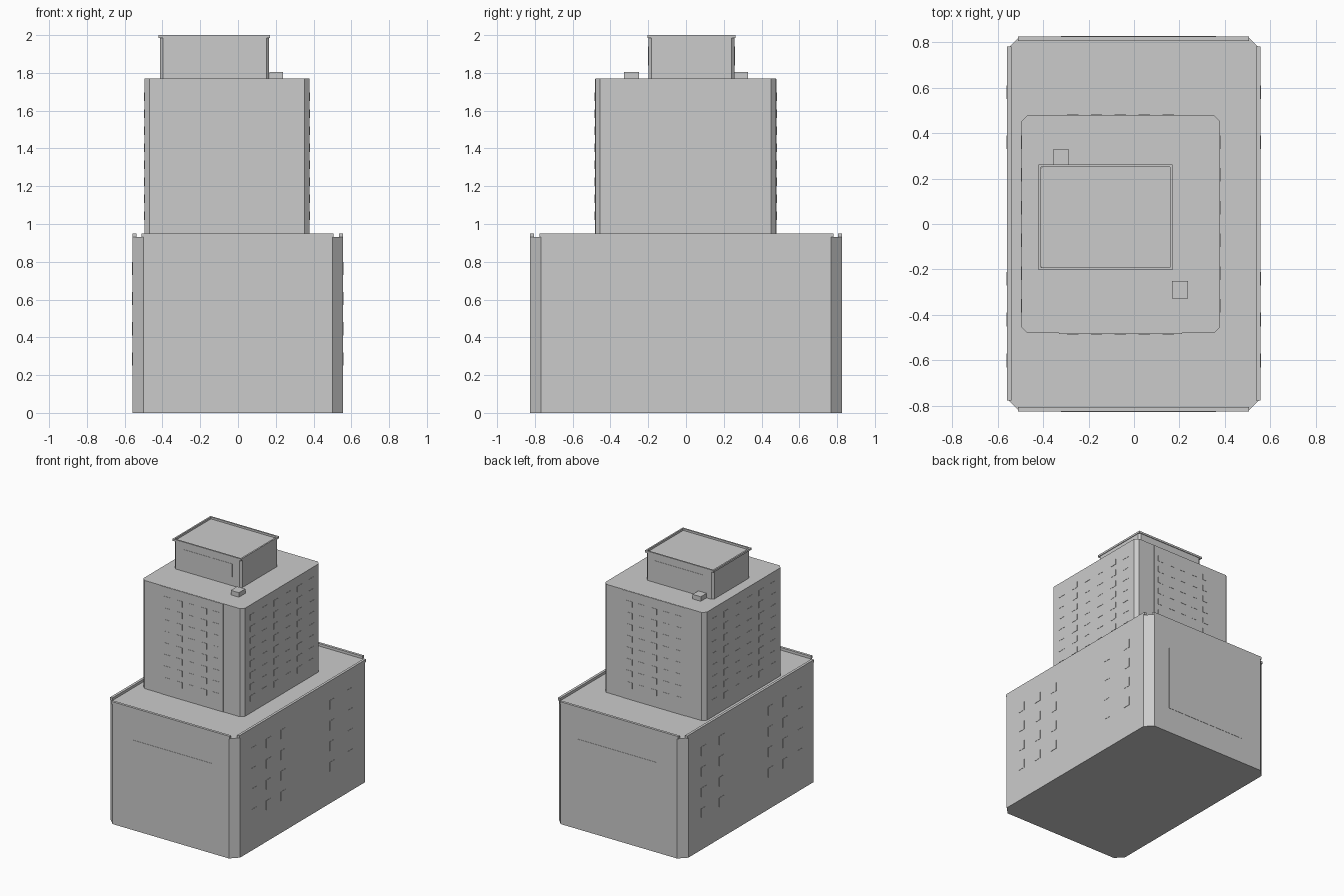
import bpy

cube = bpy.data.objects.get("Cube")
if cube:
    bpy.data.objects.remove(cube, do_unlink=True)

concrete = bpy.data.materials.new("concrete grey")
concrete.use_nodes = True
GREY = (0.6, 0.6, 0.6, 1)
concrete.diffuse_color = GREY
concrete.node_tree.nodes["Principled BSDF"].inputs["Base Color"].default_value = GREY


def make(name, verts, faces):
    mesh = bpy.data.meshes.new(name)
    mesh.from_pydata(verts, [], faces)
    mesh.materials.append(concrete)
    obj = bpy.data.objects.new(name, mesh)
    bpy.context.collection.objects.link(obj)
    return obj


def outline(x0, x1, y0, y1, c):
    """Rectangle with corners cut by c, counter-clockwise."""
    return [(x0 + c, y0), (x1 - c, y0), (x1, y0 + c), (x1, y1 - c),
            (x1 - c, y1), (x0 + c, y1), (x0, y1 - c), (x0, y0 + c)]


def block(name, x0, x1, y0, y1, z0, z1, c):
    ring = outline(x0, x1, y0, y1, c)
    n = len(ring)
    verts = [(x, y, z) for z in (z0, z1) for x, y in ring]
    faces = [(i, (i + 1) % n, (i + 1) % n + n, i + n) for i in range(n)]
    faces += [tuple(reversed(range(n))), tuple(range(n, 2 * n))]
    return make(name, verts, faces)


def boxes(name, spans):
    """One object made of plain boxes given as (x0, x1, y0, y1, z0, z1)."""
    verts, faces = [], []
    for x0, x1, y0, y1, z0, z1 in spans:
        b = len(verts)
        verts += [(x, y, z) for z in (z0, z1)
                  for x, y in ((x0, y0), (x1, y0), (x1, y1), (x0, y1))]
        faces += [(b + 3, b + 2, b + 1, b), (b + 4, b + 5, b + 6, b + 7)]
        faces += [(b + i, b + (i + 1) % 4, b + (i + 1) % 4 + 4, b + i + 4) for i in range(4)]
    return make(name, verts, faces)


def rim(x0, x1, y0, y1, z0, z1, t):
    """Four strips running round a rectangle."""
    return [(x0, x1, y0, y0 + t, z0, z1), (x0, x1, y1 - t, y1, z0, z1),
            (x0, x0 + t, y0 + t, y1 - t, z0, z1), (x1 - t, x1, y0 + t, y1 - t, z0, z1)]


D = 0.002  # depth of the thin facade plates


def windows_y(wall, side, xs, zs, w, h):
    """Window plates on a front (side -1) or back (side 1) wall."""
    lo, hi = sorted((wall, wall + side * D))
    return [(x - w / 2, x + w / 2, lo, hi, z, z + h) for x in xs for z in zs]


def windows_x(wall, side, ys, zs, w, h):
    """Window plates on a left (side 1) or right (side -1) wall."""
    lo, hi = sorted((wall, wall + side * D))
    return [(lo, hi, y - w / 2, y + w / 2, z, z + h) for y in ys for z in zs]


def steps(start, gap, count):
    return [start + gap * i for i in range(count)]


# Base block with cut corners and four separate parapets
block("base_block", -0.558, 0.556, -0.825, 0.825, 0, 0.93, 0.057)
boxes("base_parapets",
      [(-0.51, 0.505, y, y + 0.02, 0.93, 0.95) for y in (-0.825, 0.805)]
      + [(x, x + 0.02, -0.775, 0.78, 0.93, 0.95) for x in (-0.558, 0.536)])

# Base facades: wide panels on the ends, small windows on the sides
boxes("base_end_panels", windows_y(-0.825, -1, [0.02], [0.2], 0.68, 0.5)
      + windows_y(0.825, 1, [0.02], [0.2], 0.68, 0.5))
boxes("base_windows", [
    span for wall, side in ((-0.558, -1), (0.556, 1))
    for span in windows_x(wall, side, [-0.6, -0.42, -0.24, 0.36, 0.58],
                          steps(0.25, 0.16, 4), 0.06, 0.07)])

# Tower block, with a shallow centre bay front and back
block("tower_block", -0.495, 0.378, -0.48, 0.477, 0.93, 1.77, 0.026)
boxes("tower_centre_bays", [(-0.33, 0.21, -0.483, -0.48, 0.93, 1.768),
                            (-0.33, 0.21, 0.477, 0.48, 0.93, 1.768)])
floors = steps(1.02, 0.09, 8)
boxes("tower_windows",
      windows_y(-0.483, -1, steps(-0.27, 0.105, 5), floors, 0.05, 0.045)
      + windows_y(0.48, 1, steps(-0.27, 0.105, 5), floors, 0.05, 0.045)
      + windows_x(-0.495, -1, steps(-0.36, 0.144, 6), floors, 0.06, 0.045)
      + windows_x(0.378, 1, steps(-0.36, 0.144, 6), floors, 0.06, 0.045))

# Penthouse with a raised rim
block("penthouse", -0.413, 0.165, -0.198, 0.257, 1.77, 1.985, 0.015)
boxes("penthouse_rim", rim(-0.42, 0.17, -0.203, 0.262, 1.985, 2.0, 0.012))
boxes("penthouse_bands", windows_y(-0.198, -1, [-0.12], [1.84], 0.42, 0.1)
      + windows_y(0.257, 1, [-0.12], [1.84], 0.42, 0.1))

# Roof vents on the tower
boxes("roof_vents", [(0.168, 0.238, -0.328, -0.25, 1.77, 1.805),
                     (-0.357, -0.286, 0.257, 0.328, 1.77, 1.805)])
